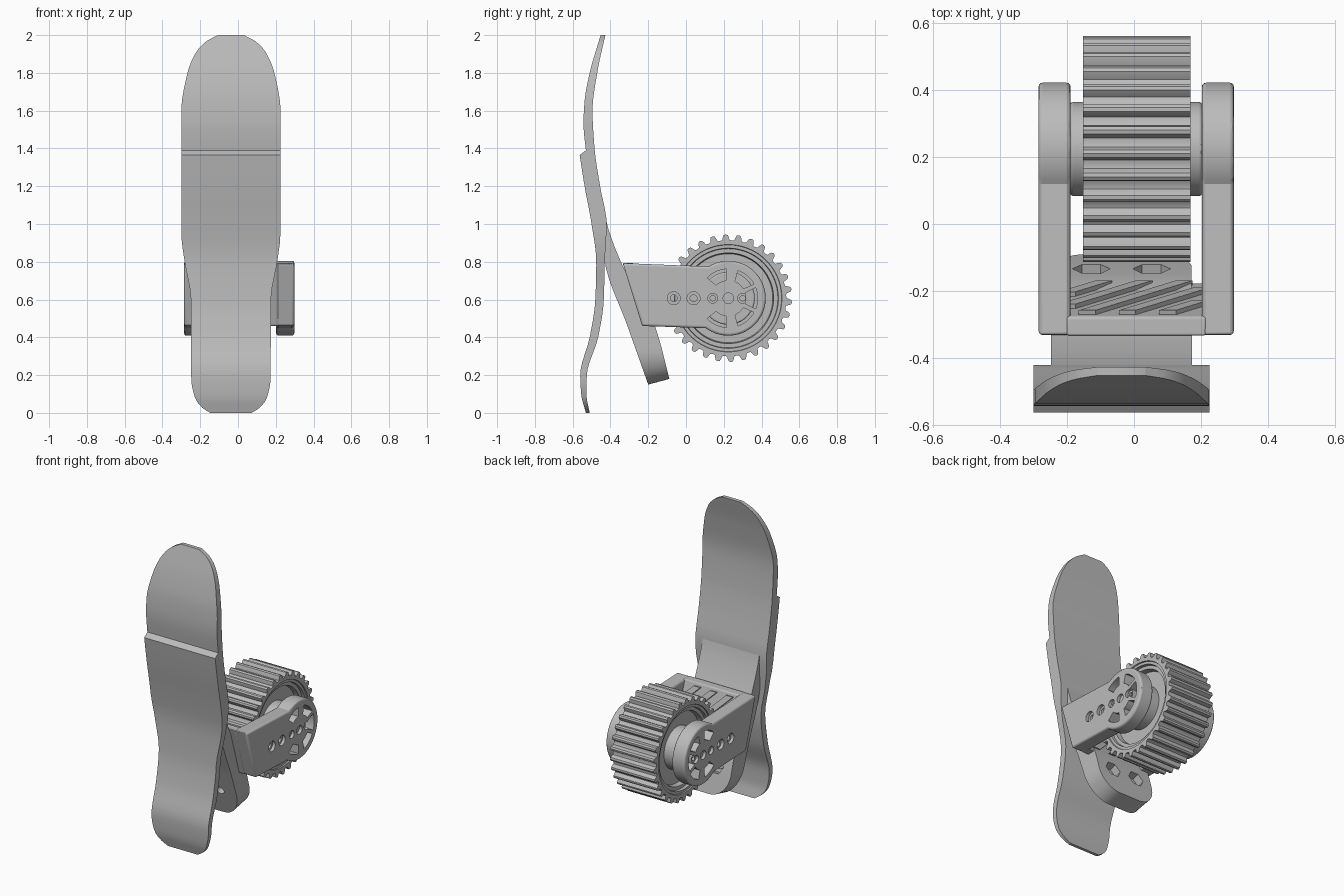
import bpy, bmesh, math
from mathutils import Vector

old = bpy.data.objects.get("Cube")
if old:
    bpy.data.objects.remove(old)

grey = bpy.data.materials.new("plain grey")
grey.use_nodes = True
COLOR = (0.5, 0.5, 0.5, 1)
grey.diffuse_color = COLOR
grey.node_tree.nodes["Principled BSDF"].inputs["Base Color"].default_value = COLOR


def curve(table, z):
    """Monotone cubic through (z, value) pairs."""
    n = len(table)
    sec = [(b[1] - a[1]) / (b[0] - a[0]) for a, b in zip(table, table[1:])]
    slope = [sec[0]]
    for a, b in zip(sec, sec[1:]):
        slope.append(0 if a * b <= 0 else 2 * a * b / (a + b))
    slope.append(sec[-1])
    i = 0
    while i < n - 2 and z > table[i + 1][0]:
        i += 1
    (z0, v0), (z1, v1) = table[i], table[i + 1]
    h = z1 - z0
    t = min(max((z - z0) / h, 0), 1)
    a, b = t * t * (3 - 2 * t), t * (1 - t)
    return v0 + (v1 - v0) * a + h * b * ((1 - t) * slope[i] - t * slope[i + 1])


def finish(name, bm, smooth=True):
    bmesh.ops.recalc_face_normals(bm, faces=bm.faces)
    mesh = bpy.data.meshes.new(name)
    bm.to_mesh(mesh)
    bm.free()
    mesh.materials.append(grey)
    ob = bpy.data.objects.new(name, mesh)
    bpy.context.collection.objects.link(ob)
    if smooth:
        shade(ob)
    return ob


def activate(ob):
    bpy.ops.object.select_all(action="DESELECT")
    ob.select_set(True)
    bpy.context.view_layer.objects.active = ob


def shade(ob):
    activate(ob)
    bpy.ops.object.shade_smooth_by_angle(angle=math.radians(30))


def loft(name, rings, closed=False, smooth=True):
    """Skin equal-length rings; cap the ends unless closed."""
    bm = bmesh.new()
    rows = [[bm.verts.new(p) for p in ring] for ring in rings]
    pairs = list(zip(rows, rows[1:])) + ([(rows[-1], rows[0])] if closed else [])
    for a, b in pairs:
        for i in range(len(a)):
            j = (i + 1) % len(a)
            bm.faces.new((a[i], a[j], b[j], b[i]))
    if not closed:
        bm.faces.new(rows[0])
        bm.faces.new(rows[-1])
    return finish(name, bm, smooth)


def prism(name, pts, x0, x1, smooth=True):
    return loft(name, [[(x, y, z) for y, z in pts] for x in (x0, x1)], smooth=smooth)


def arc(center, r, a0, a1, n):
    angles = [math.radians(a0 + (a1 - a0) * i / n) for i in range(n + 1)]
    return [(center[0] + r * math.cos(a), center[1] + r * math.sin(a)) for a in angles]


def circle(center, r, n=32):
    return arc(center, r, 0, 360, n)[:-1]


def cut(target, cutter):
    mod = target.modifiers.new("cut", "BOOLEAN")
    mod.object, mod.operation, mod.solver = cutter, "DIFFERENCE", "EXACT"
    activate(target)
    bpy.ops.object.modifier_apply(modifier=mod.name)
    bpy.data.objects.remove(cutter)


def bevel(ob, width):
    mod = ob.modifiers.new("bevel", "BEVEL")
    mod.width, mod.segments, mod.limit_method = width, 3, "ANGLE"
    mod.angle_limit = math.radians(40)
    activate(ob)
    bpy.ops.object.modifier_apply(modifier=mod.name)


# Curved sole blade, with a small step across its front
SOLE_X = -0.0375
lower_front = [(0, -.53), (.1, -.555), (.2, -.56), (.4, -.51), (.6, -.48), (.8, -.475),
               (1, -.5), (1.2, -.537), (1.365, -.563)]
upper_front = [(1.39, -.53), (1.53, -.543), (1.65, -.537), (1.8, -.51), (2, -.452)]
back = [(0, -.51), (.1, -.527), (.2, -.525), (.4, -.465), (.6, -.435), (.8, -.43),
        (1, -.42), (1.2, -.455), (1.4, -.484), (1.6, -.495), (1.8, -.47), (2, -.427)]
width = [(0, .11), (.03, .155), (.08, .19), (.18, .21), (.6, .212), (.8, .245),
         (.95, .2625), (1.6, .2625), (1.8, .23), (1.9, .19), (1.96, .14), (2, .07)]
quarter = math.pi / 2
rows = [(1.365 * (1 - math.cos(i / 32 * quarter)), lower_front) for i in range(33)]
rows += [(1.39 + .61 * math.sin(i / 20 * quarter), upper_front) for i in range(21)]
rings = []
for z, front in rows:
    f, b, w = curve(front, z), curve(back, z), curve(width, z)
    rings.append([(SOLE_X - w, f, z), (SOLE_X + w, f, z), (SOLE_X + w, b, z), (SOLE_X - w, b, z)])
loft("sole_blade", rings)

# Rear prong that forks off the blade and ends in a rounded tip
prong_front = [(.15, -.2), (.46, -.31), (.8, -.43), (1, -.45), (1.2, -.48)]
prong_back = [(.15, -.08), (.46, -.165), (.8, -.345), (1, -.418), (1.2, -.458)]
rings = []
for i in range(31):
    z = .15 + 1.05 * (1 - math.cos(i / 30 * quarter))
    drop = min(max((.33 - z) / .18, 0), 1)
    w = min(curve(width, z) - .002, .21) * (.35 + .65 * math.sqrt(1 - drop * drop))
    lift = .03 * drop
    f, b = curve(prong_front, z), curve(prong_back, z + lift)
    rings.append([(SOLE_X - w, f, z), (SOLE_X + w, f, z),
                  (SOLE_X + w, b, z + lift), (SOLE_X - w, b, z + lift)])
prong = loft("rear_prong", rings)

# Hexagonal nut pockets and bolt holes through the prong
normal = Vector((0, .96, .28))
along = Vector((0, .28, -.96))
for side in (-1, 1):
    mid = Vector((SOLE_X + side * .09, -.133, .36))
    for r, n, d0, d1 in ((.056, 6, -.05, .1), (.026, 24, -.3, .1)):
        ring = [Vector((p, 0, 0)) + along * q for p, q in circle((0, 0), r, n)]
        cut(prong, loft("cutter", [[mid + v + normal * d for v in ring] for d in (d0, d1)]))
shade(prong)

# Pair of bracket arms with round ends, slots and bolt holes
AXLE = (.224, .607)
BRACKET_X = .0065
INNER, OUTER = .196, .2915
outline = [(-.335, .793)] + arc(AXLE, .198, 122, -127, 48) + [(-.232, .46)]
arm = prism("bracket_arms", outline, INNER, OUTER)
bevel(arm, .012)
for a in (0, 50, 115, -115, -50):
    slot = arc(AXLE, .155, a - 21, a + 21, 8) + arc(AXLE, .095, a + 18, a - 18, 8)
    cutter = prism("cutter", slot, INNER - .02, OUTER + .02)
    cut(arm, cutter)
for y, r, hole in ((-.065, .034, .018), (.04, .034, .018), (.142, .026, .014),
                   (.224, .028, 0), (.3, .026, .014)):
    cut(arm, prism("cutter", circle((y, AXLE[1]), r), OUTER - .02, OUTER + .02))
    if hole:
        cut(arm, prism("cutter", circle((y, AXLE[1]), hole), INNER - .02, OUTER + .02))
arm.location.x = BRACKET_X
arm.modifiers.new("mirror", "MIRROR")
shade(arm)

# Sloping bracket plate between the arms
SLOPE = (.102, -.333)
plate = prism("bracket_plate", [(-.335, .793), (-.277, .793), (-.175, .46), (-.232, .46)],
              BRACKET_X - .21, BRACKET_X + .21)
bevel(plate, .008)
shade(plate)

# Diagonal ribs on the inner face of the plate
for k, c in enumerate((-.24, -.12, 0, .12, .24)):
    v0, v1 = max(.02, -.04 - c), min(.31, .36 - c)
    ring = []
    for v, shift in ((v0, -.025), (v0, .025), (v1, .025), (v1, -.025)):
        t = v / .333
        ring.append(Vector((v + c - .16 + shift, -.277 + SLOPE[0] * t, .793 + SLOPE[1] * t)))
    loft("plate_rib_" + str(k + 1), [[p + normal * d for p in ring] for d in (-.01, .014)])

# Toothed drive wheel with recessed sides
TEETH = 30
WHEEL_X, HALF = .008, .161
tooth = [(0, .309), (.22, .306), (.4, .309), (.46, .322), (.54, .334),
         (.7, .338), (.86, .334), (.94, .322)]
outline = [((k + f) / TEETH * math.tau, r) for k in range(TEETH) for f, r in tooth]


def wheel_ring(x, radius=None):
    return [(WHEEL_X + x, AXLE[0] + (radius or r) * math.cos(a),
             AXLE[1] + (radius or r) * math.sin(a)) for a, r in outline]


side = [(.1, .1), (.1, .235), (.135, .24), (.135, .262), (HALF - .008, .265),
        (HALF - .008, .282), (HALF, .284)]
rings = [wheel_ring(-x, r) for x, r in side] + [wheel_ring(-HALF), wheel_ring(HALF)]
rings += [wheel_ring(x, r) for x, r in reversed(side)]
loft("drive_wheel", rings, closed=True)

# Hub that joins the wheel to the arms
hub = prism("wheel_hub", circle(AXLE, .14, 64), BRACKET_X - .197, BRACKET_X + .197)
bevel(hub, .008)
shade(hub)
